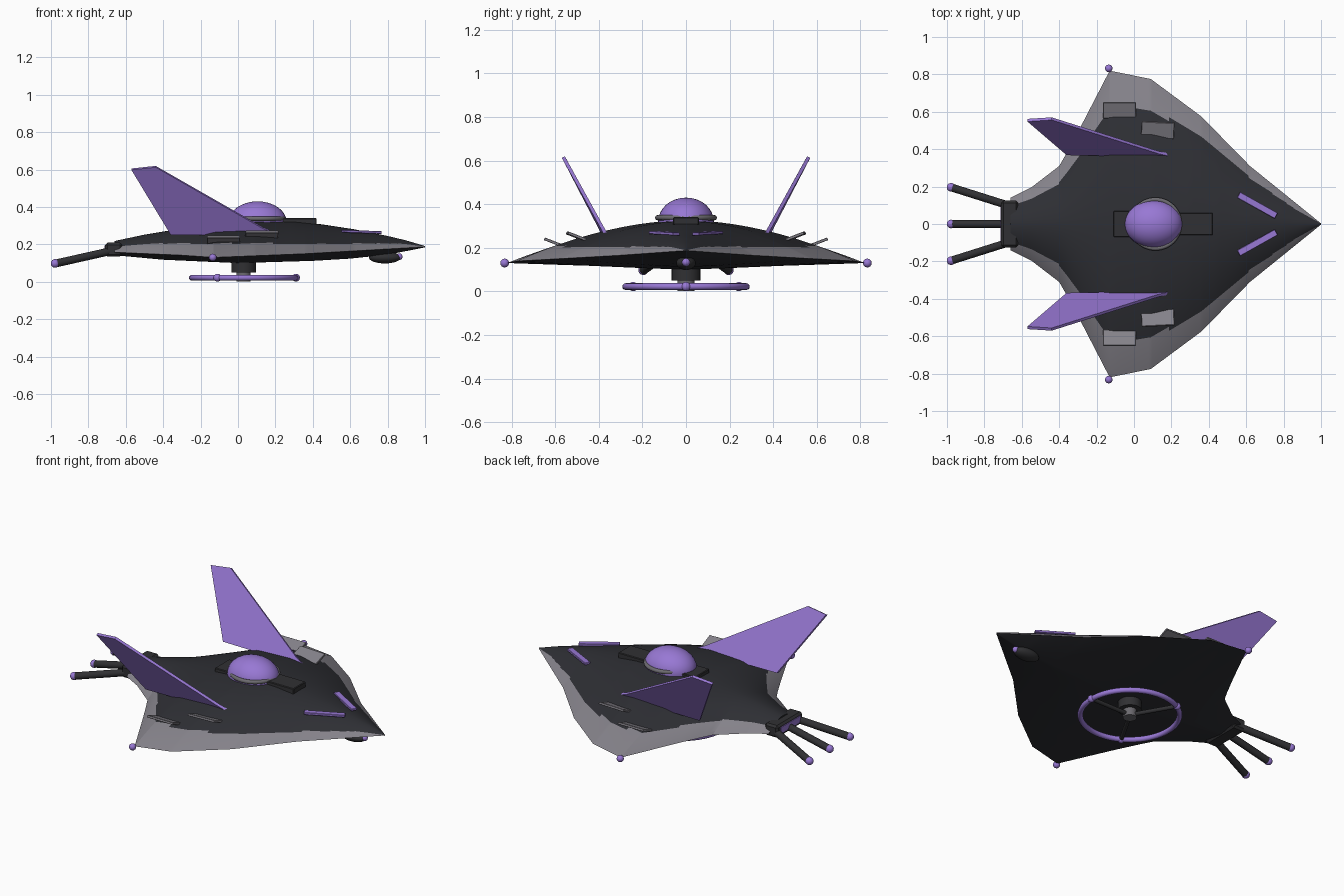
import bpy, bmesh, math
from mathutils import Vector

if "Cube" in bpy.data.objects:
    bpy.data.objects.remove(bpy.data.objects["Cube"])


def material(name, rgb):
    m = bpy.data.materials.new(name)
    m.diffuse_color = (*rgb, 1)
    m.use_nodes = True
    m.node_tree.nodes["Principled BSDF"].inputs["Base Color"].default_value = m.diffuse_color
    return m


DARK = material("dark hull", (0.027, 0.028, 0.034))
GRAY = material("gray trim", (0.235, 0.225, 0.255))
PURPLE = material("purple", (0.314, 0.188, 0.66))
STEEL = material("dark steel", (0.03, 0.03, 0.033))
PANEL = material("panel gray", (0.15, 0.145, 0.16))


def finish(ob, name, mat, smooth=True):
    ob.name = name
    ob.data.materials.clear()
    ob.data.materials.append(mat)
    if smooth:
        bpy.ops.object.select_all(action='DESELECT')
        ob.select_set(True)
        bpy.context.view_layer.objects.active = ob
        bpy.ops.object.shade_smooth_by_angle(angle=math.radians(35))
    return ob


def from_bmesh(bm, name, mat, smooth=False):
    bmesh.ops.recalc_face_normals(bm, faces=bm.faces)
    me = bpy.data.meshes.new(name)
    bm.to_mesh(me)
    bm.free()
    ob = bpy.data.objects.new(name, me)
    bpy.context.collection.objects.link(ob)
    return finish(ob, name, mat, smooth)


def ball(name, loc, r, mat):
    bpy.ops.mesh.primitive_uv_sphere_add(segments=32, ring_count=16, radius=1, location=loc)
    ob = bpy.context.object
    ob.scale = r if isinstance(r, tuple) else (r, r, r)
    return finish(ob, name, mat)


def rod(name, a, b, r, mat, r2=None):
    a, b = Vector(a), Vector(b)
    d = b - a
    bpy.ops.mesh.primitive_cone_add(vertices=24, radius1=r, radius2=r if r2 is None else r2,
                                    depth=d.length, location=(a + b) / 2)
    ob = bpy.context.object
    ob.rotation_euler = d.to_track_quat('Z', 'Y').to_euler()
    return finish(ob, name, mat)


def ring(name, loc, major, minor, mat):
    bpy.ops.mesh.primitive_torus_add(location=loc, major_radius=major, minor_radius=minor,
                                     major_segments=64, minor_segments=12)
    return finish(bpy.context.object, name, mat)


def box(name, loc, size, mat, rot=(0, 0, 0), bevel=0.004):
    bm = bmesh.new()
    bmesh.ops.create_cube(bm, size=1)
    bmesh.ops.scale(bm, vec=size, verts=bm.verts)
    bmesh.ops.bevel(bm, geom=bm.edges[:], offset=bevel, segments=1, affect='EDGES')
    ob = from_bmesh(bm, name, mat)
    ob.location, ob.rotation_euler = loc, rot
    return ob


def slab(name, pts, normal, thick, mat):
    """Flat polygon given thickness along its normal."""
    bm = bmesh.new()
    n = Vector(normal).normalized() * thick / 2
    lo = [bm.verts.new(Vector(p) - n) for p in pts]
    hi = [bm.verts.new(Vector(p) + n) for p in pts]
    bm.faces.new(lo)
    bm.faces.new(hi)
    for i in range(len(pts)):
        j = (i + 1) % len(pts)
        bm.faces.new((lo[i], lo[j], hi[j], hi[i]))
    return from_bmesh(bm, name, mat)


def lerp(table, x):
    for (x0, y0), (x1, y1) in zip(table, table[1:]):
        if x <= x1:
            return y0 + (y1 - y0) * (x - x0) / (x1 - x0)
    return table[-1][1]


# hull profiles along x: half width, edge height, top height, bottom height
WIDTH = [(-.66, .14), (-.55, .195), (-.40, .31), (-.36, .38), (-.28, .53), (-.13, .82),
         (.09, .775), (.36, .575), (.62, .31), (1, .003)]
EDGE = [(-.66, .158), (-.3, .142), (-.13, .13), (.36, .15), (.62, .165), (1, .187)]
TOP = [(-.66, .218), (-.5, .252), (-.3, .285), (-.1, .312), (.1, .326), (.3, .322), (.45, .307),
       (.62, .281), (.8, .245), (.9, .221), (1, .191)]
BOTTOM = [(-.66, .142), (-.4, .118), (0, .10), (.4, .112), (.6, .124), (.8, .145), (1, .184)]


def top_z(x, s):
    e = lerp(EDGE, x)
    return e + (lerp(TOP, x) - e) * (1 - abs(s) ** 1.85)


# hull: lofted sections, with gray on the low outer part of the upper side
xs = sorted({round(-.66 + 1.66 * i / 90, 4) for i in range(91)} | {p[0] for p in WIDTH})
N = 32
bm = bmesh.new()
rings = []
for x in xs:
    w, e, b = lerp(WIDTH, x), lerp(EDGE, x), lerp(BOTTOM, x)
    row = [bm.verts.new((x, w * i / N, top_z(x, i / N))) for i in range(-N, N + 1)]
    row += [bm.verts.new((x, w * i / N, b + (e - b) * abs(i / N) ** 1.2)) for i in range(N - 1, -N, -1)]
    rings.append(row)
M = len(rings[0])
for r0, r1 in zip(rings, rings[1:]):
    for i in range(M):
        j = (i + 1) % M
        f = bm.faces.new((r0[i], r0[j], r1[j], r1[i]))
        c = f.calc_center_median()
        limit = min(.205, lerp(EDGE, c.x) + .5 * (lerp(TOP, c.x) - lerp(EDGE, c.x)))
        f.material_index = int(i < 2 * N and c.z < limit)
bm.faces.new(rings[0])
bm.faces.new(rings[-1])
bmesh.ops.recalc_face_normals(bm, faces=bm.faces)
me = bpy.data.meshes.new("hull")
bm.to_mesh(me)
bm.free()
me.materials.append(DARK)
me.materials.append(GRAY)
hull = bpy.data.objects.new("hull", me)
bpy.context.collection.objects.link(hull)
bpy.ops.object.select_all(action='DESELECT')
hull.select_set(True)
bpy.context.view_layer.objects.active = hull
bpy.ops.object.shade_smooth_by_angle(angle=math.radians(20))

# canopy dome, its collar and the spine plates
ball("canopy_dome", (.105, 0, .32), (.155, .128, .11), PURPLE)
ring("canopy_collar", (.115, 0, .338), .13, .012, PANEL)
box("spine_plate_front", (.31, 0, .322), (.22, .12, .036), STEEL)
box("spine_plate_rear", (-.045, 0, .314), (.13, .14, .036), STEEL)

# mirrored parts
for s, side in ((1, "left"), (-1, "right")):
    # swept tail fin
    fin = [(.21, .365, .255), (-.36, .375, .255), (-.57, .555, .602), (-.44, .563, .616), (.13, .383, .29)]
    slab(side + "_fin", [(x, y * s, z) for x, y, z in fin], (0, .885, -.465 * s), .016, PURPLE)
    # raised wing flaps
    box(side + "_flap_outer", (-.077, .608 * s, .225), (.175, .09, .013), GRAY, (.37 * s, 0, 0), .002)
    box(side + "_flap_inner", (.127, .503 * s, .252), (.175, .09, .013), GRAY, (.37 * s, 0, -.05 * s), .002)
    # nose stripe
    box(side + "_nose_stripe", (.66, .1 * s, .267), (.23, .035, .014), PURPLE, (0, .03, -.51 * s), .002)
    # wing tip light
    ball(side + "_wingtip_light", (-.135, .832 * s, .13), .02, PURPLE)

# tail block with glowing slot and three trailing spines
box("tail_block", (-.665, 0, .172), (.09, .25, .075), STEEL, bevel=.012)
box("tail_slot", (-.709, 0, .175), (.009, .19, .04), PURPLE, bevel=.001)
for k in (-1, 0, 1):
    rod(f"tail_spine_{k + 2}", (-.69, .105 * k, .162), (-.975, .195 * k, .098), .021, STEEL)
    ball(f"tail_spine_tip_{k + 2}", (-.978, .196 * k, .098), .023, PURPLE)

# sensor pod under the nose
ball("nose_pod", (.785, 0, .13), (.085, .045, .032), STEEL)
ball("nose_pod_light", (.862, 0, .134), .018, PURPLE)

# landing ring on a central column
C = Vector((.03, 0, .022))
rod("landing_column", (.03, 0, .05), (.03, 0, .13), .066, STEEL)
rod("landing_hub", (.03, 0, .002), (.03, 0, .055), .038, PANEL)
ring("landing_ring", C, .277, .0155, PURPLE)
for k in range(3):
    a = math.radians(120 * k)
    d = Vector((math.cos(a), math.sin(a), 0))
    rod(f"landing_spoke_{k + 1}", C, C + d * .275, .012, STEEL)
    ball(f"landing_nub_{k + 1}", C + d * .28, .021, PURPLE)
